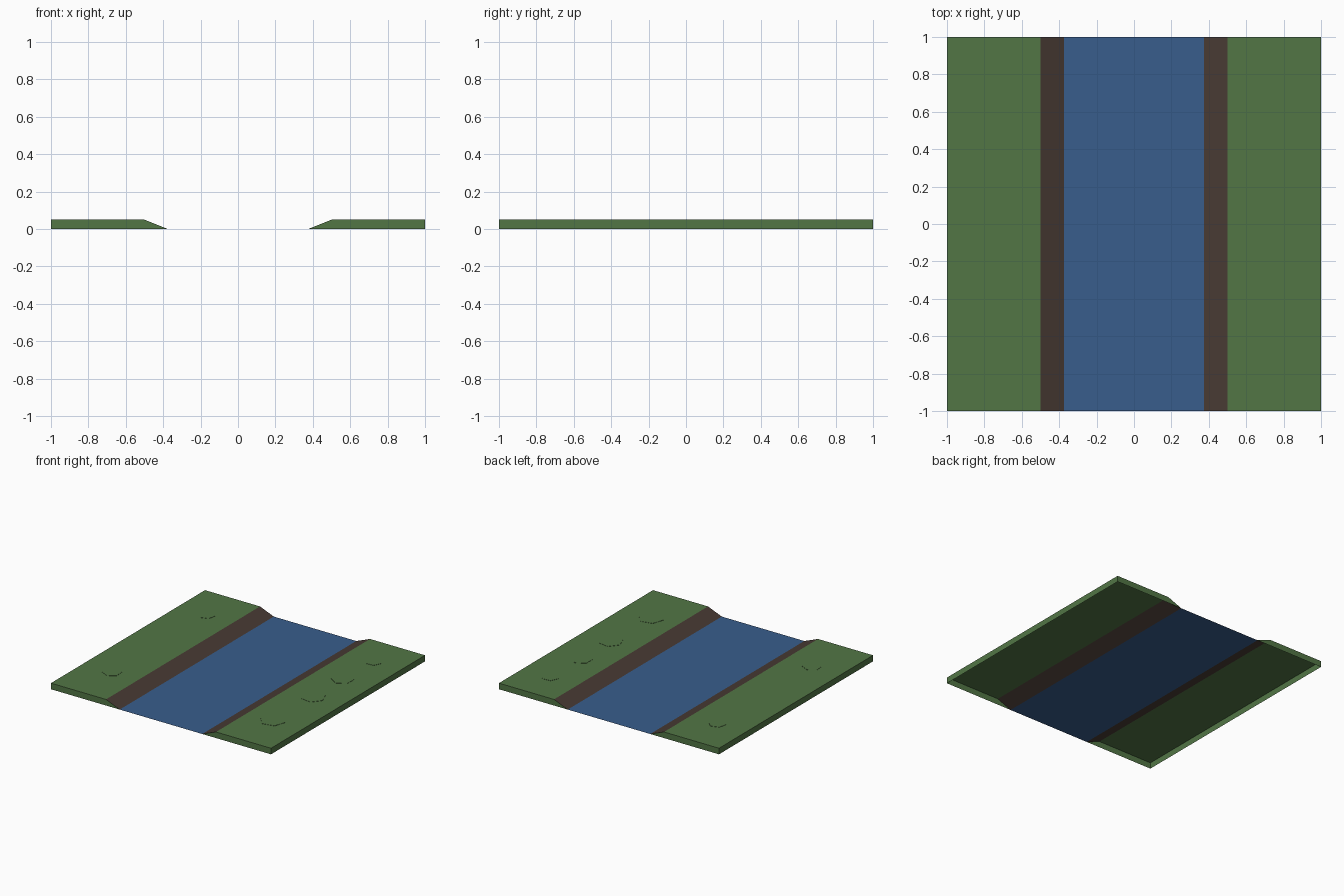
import bpy
import bmesh
import math

cube = bpy.data.objects.get("Cube")
if cube:
    bpy.data.objects.remove(cube, do_unlink=True)


def make_material(name, colour):
    mat = bpy.data.materials.new(name)
    mat.use_nodes = True
    mat.diffuse_color = (*colour, 1)
    bsdf = mat.node_tree.nodes["Principled BSDF"]
    bsdf.inputs["Base Color"].default_value = (*colour, 1)
    bsdf.inputs["Roughness"].default_value = 0.9
    return mat


GRASS = make_material("grass green", (0.085, 0.18, 0.06))
EARTH = make_material("bank brown", (0.065, 0.043, 0.034))
WATER = make_material("water blue", (0.04, 0.11, 0.265))

HALF = 1.0       # half the tile
TOP = 0.05       # height of the grass
CREST = 0.5      # where the bank starts to fall
SHORE = 0.375    # where the bank meets the water


def make_object(name, bm, materials):
    mesh = bpy.data.meshes.new(name)
    bm.to_mesh(mesh)
    bm.free()
    for mat in materials:
        mesh.materials.append(mat)
    obj = bpy.data.objects.new(name, mesh)
    bpy.context.collection.objects.link(obj)
    return obj


def add_bank(name, side):
    """Open-bottomed bank: wall, grass top, earth slope and two ends."""
    bm = bmesh.new()
    profile = [(HALF, 0), (HALF, TOP), (CREST, TOP), (SHORE, 0)]
    front, back = [[bm.verts.new((side * x, y, z)) for x, z in profile]
                   for y in (-HALF, HALF)]
    for i in range(3):
        face = bm.faces.new((front[i], front[i + 1], back[i + 1], back[i]))
        face.material_index = 1 if i == 2 else 0
    bm.faces.new(front)
    bm.faces.new(back)
    bmesh.ops.recalc_face_normals(bm, faces=bm.faces)
    # The grass must face upward
    bm.normal_update()
    if any(f.normal.z < -0.5 for f in bm.faces):
        bmesh.ops.reverse_faces(bm, faces=bm.faces)
    make_object(name, bm, [GRASS, EARTH])


add_bank("left_bank", 1)
add_bank("right_bank", -1)

# Flat river surface between the shores
bm = bmesh.new()
bm.faces.new([bm.verts.new((x, y, 0)) for x, y in
              ((-SHORE, -HALF), (SHORE, -HALF), (SHORE, HALF), (-SHORE, HALF))])
make_object("river_water", bm, [WATER])

# Low six-sided grass tufts, barely above the banks: x, y, radius, turn
TUFTS = [
    (0.73, -0.59, 0.1, 0.2), (0.74, -0.08, 0.095, 0.9),
    (0.74, 0.3, 0.085, 0.5), (0.75, 0.69, 0.07, 0.1),
    (-0.74, -0.58, 0.075, 0.6), (-0.74, 0.65, 0.07, 0.3),
]
for n, (x, y, radius, turn) in enumerate(TUFTS, 1):
    bm = bmesh.new()
    ring = [bm.verts.new((x + radius * math.cos(turn + math.tau * i / 6),
                          y + radius * math.sin(turn + math.tau * i / 6),
                          TOP + 0.002)) for i in range(6)]
    cap = bm.faces.new(ring)
    # Skirt down to the grass
    foot = [bm.verts.new((v.co.x, v.co.y, TOP)) for v in ring]
    for i in range(6):
        j = (i + 1) % 6
        bm.faces.new((foot[i], foot[j], ring[j], ring[i]))
    make_object(f"grass_tuft_{n}", bm, [GRASS])
